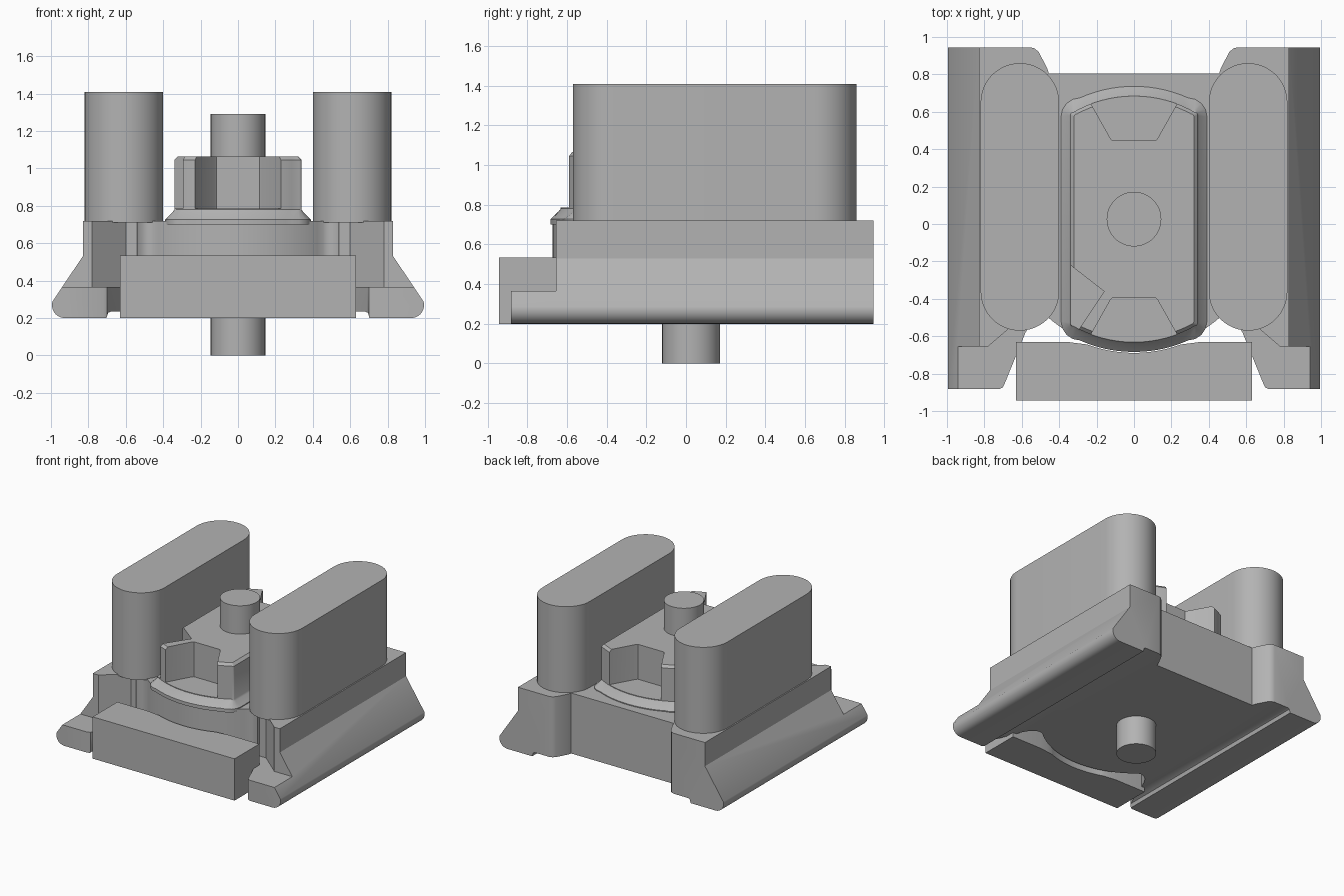
import bpy, bmesh, math

old = bpy.data.objects.get("Cube")
if old:
    bpy.data.objects.remove(old, do_unlink=True)

grey = bpy.data.materials.new("plain grey")
grey.use_nodes = True
grey.diffuse_color = (0.45, 0.45, 0.45, 1)
grey.node_tree.nodes["Principled BSDF"].inputs["Base Color"].default_value = (0.45, 0.45, 0.45, 1)

CY = 0.026  # y of the central axis


def loft(name, rings):
    """Closed solid through rings with equal point counts."""
    bm = bmesh.new()
    vs = [[bm.verts.new(p) for p in ring] for ring in rings]
    n = len(vs[0])
    for a, b in zip(vs, vs[1:]):
        for i in range(n):
            j = (i + 1) % n
            bm.faces.new((a[i], a[j], b[j], b[i]))
    bm.faces.new(vs[0][::-1])
    bm.faces.new(vs[-1])
    bmesh.ops.recalc_face_normals(bm, faces=bm.faces)
    me = bpy.data.meshes.new(name)
    bm.to_mesh(me)
    bm.free()
    me.materials.append(grey)
    ob = bpy.data.objects.new(name, me)
    bpy.context.collection.objects.link(ob)
    return ob


def prism(name, plan, z0, z1):
    return loft(name, [[(x, y, z) for x, y in plan] for z in (z0, z1)])


def mirrored(half):
    """Full outline from the +x half, listed without points on x = 0."""
    return half + [(-x, y) for x, y in reversed(half)]


def select(ob):
    bpy.ops.object.select_all(action='DESELECT')
    ob.select_set(True)
    bpy.context.view_layer.objects.active = ob


def combine(ob, tool, operation='DIFFERENCE'):
    mod = ob.modifiers.new("cut", 'BOOLEAN')
    mod.operation, mod.solver, mod.object = operation, 'EXACT', tool
    select(ob)
    bpy.ops.object.modifier_apply(modifier=mod.name)
    bpy.data.objects.remove(tool, do_unlink=True)


def smooth(ob):
    select(ob)
    bpy.ops.object.shade_smooth_by_angle(angle=math.radians(30))


def front_arc(radius, x_max, steps=14):
    """Front arc about the central axis, from the middle to x_max."""
    xs = [x_max * (i + 0.5) / (steps + 0.5) for i in range(steps + 1)]
    return [(x, CY - math.sqrt(radius**2 - x * x)) for x in xs]


# Base body: rail cross-section limited by the plan outline
lower_round = [(0.925 + 0.07 * math.sin(a), 0.27 - 0.07 * math.cos(a))
               for a in [math.radians(d) for d in range(0, 106, 15)]]
section = mirrored([(0.68, 0.235), (0.695, 0.228), (0.703, 0.2)] + lower_round
                   + [(0.83, 0.53), (0.83, 0.72)])
base = loft("base_body", [[(x, y, z) for x, z in section] for y in (-1.1, 1.1)])
plan = mirrored(front_arc(0.698, 0.455) + [
    (0.48, -0.496), (0.51, -0.5), (0.55, -0.53), (0.58, -0.58), (0.69, -0.85),
    (0.70, -0.872), (0.72, -0.882), (1.05, -0.882), (1.05, 0.945), (0.555, 0.945),
    (0.53, 0.938), (0.51, 0.92), (0.465, 0.835), (0.455, 0.805)])
combine(base, prism("plan_tool", plan, 0, 1), 'INTERSECT')

# Lowered toes at the front of both rails
toe = [(1.1, -1), (1.1, -0.655), (0.78, -0.655), (0.6, -0.5), (0.54, -0.5), (0.54, -1)]
for side in (-1, 1):
    combine(base, prism("toe_tool", [(side * x, y) for x, y in toe], 0.365, 1))
smooth(base)

# Front slab with a back edge that clears the round body
slab = prism("front_slab", mirrored(front_arc(0.715, 0.25) + [
    (0.30, -0.638), (0.36, -0.63), (0.63, -0.63), (0.63, -0.943), (0.01, -0.943)]), 0.2, 0.535)
smooth(slab)


# Central block on its sloping skirt
def block_ring(width, radius, corner, z):
    half = front_arc(radius, width - corner, 8)
    x0, y0 = half[-1]
    for d in (22.5, 45, 67.5, 90):
        a = math.radians(d)
        half.append((x0 + corner * math.sin(a), y0 + corner * (1 - math.cos(a))))
    half += [(x, 2 * CY - y) for x, y in reversed(half)]
    return [(x, y, z) for x, y in mirrored(half)]


block = loft("central_block", [block_ring(*r) for r in (
    (0.39, 0.71, 0.1, 0.7), (0.39, 0.71, 0.1, 0.727), (0.347, 0.667, 0.04, 0.768),
    (0.34, 0.658, 0.015, 0.78), (0.34, 0.658, 0.015, 1.045), (0.32, 0.64, 0.015, 1.065))])
notch = [(0.115, 0.42), (0.125, 0.43), (0.35, 0.83)]
for side in (-1, 1):
    outline = mirrored([(x, CY + side * y) for x, y in notch])
    combine(block, prism("notch_tool", outline, 0.785, 1.2))
# Side pocket beside the front notch
combine(block, prism("pocket_tool", [(-0.37, -0.197), (-0.16, -0.36),
                                     (-0.3, -0.572), (-0.37, -0.572)], 0.785, 1.2))
smooth(block)

# Central pin through the base
circle = [(0.146 * math.cos(i * math.tau / 48), CY + 0.146 * math.sin(i * math.tau / 48))
          for i in range(48)]
smooth(prism("central_pin", circle, 0, 1.292))

# Two tall towers with rounded ends
for side, label in ((1, "left"), (-1, "right")):
    outline = []
    for i in range(50):
        a = math.pi * (i % 25) / 24 + (math.pi if i >= 25 else 0)
        end = 0.65 if i < 25 else -0.36
        outline.append((side * 0.61 + 0.21 * math.cos(a), end + 0.21 * math.sin(a)))
    smooth(prism(label + "_tower", outline, 0.71, 1.41))
